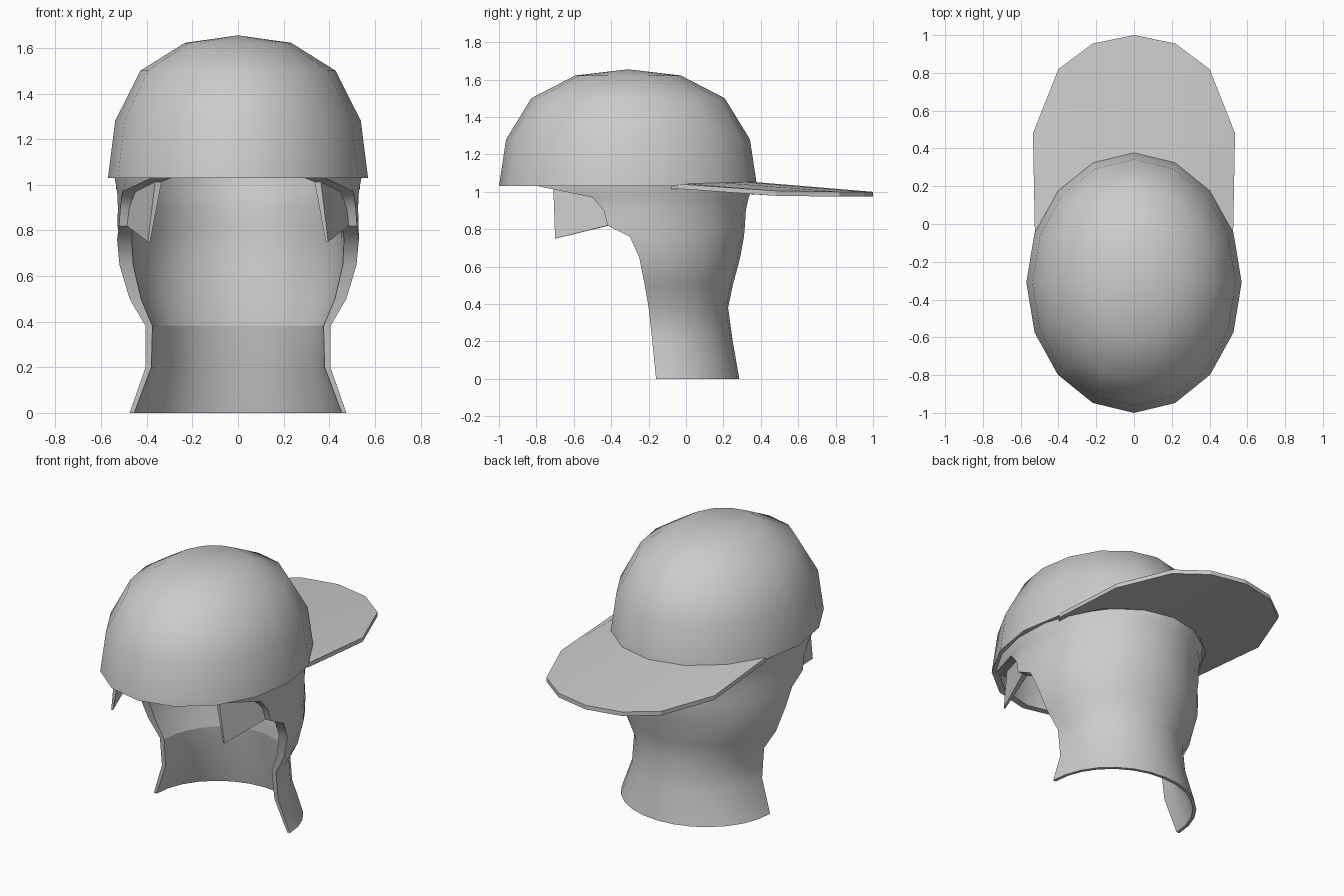
import bpy, bmesh, math

if "Cube" in bpy.data.objects:
    bpy.data.objects.remove(bpy.data.objects["Cube"], do_unlink=True)

grey = bpy.data.materials.new("plain grey")
grey.use_nodes = True
GREY = (0.6, 0.6, 0.6, 1)
grey.diffuse_color = GREY
grey.node_tree.nodes["Principled BSDF"].inputs["Base Color"].default_value = GREY


def finish(name, bm, sharp_angle):
    """Fix normals, shade smooth with sharp edges and add the object."""
    bmesh.ops.remove_doubles(bm, verts=bm.verts, dist=0.0005)
    bmesh.ops.recalc_face_normals(bm, faces=bm.faces)
    for f in bm.faces:
        f.smooth = True
    for e in bm.edges:
        if e.calc_face_angle(0) > math.radians(sharp_angle):
            e.smooth = False
    mesh = bpy.data.meshes.new(name)
    bm.to_mesh(mesh)
    bm.free()
    mesh.materials.append(grey)
    obj = bpy.data.objects.new(name, mesh)
    bpy.context.collection.objects.link(obj)
    return obj


def bridge(bm, loops):
    """Join equal closed loops of points with quads."""
    rows = [[bm.verts.new(p) for p in loop] for loop in loops]
    for a, b in zip(rows, rows[1:]):
        n = len(a)
        for i in range(n):
            j = (i + 1) % n
            bm.faces.new((a[i], a[j], b[j], b[i]))
    return rows


# Cap crown: oval dome with an inner wall
CY, RX, RY, SIDES = -0.31, 0.57, 0.69, 16
outer = [(0.41, 1.622), (0.75, 1.5), (0.945, 1.28), (1.0, 1.03)]
inner = [(0.94, 1.03), (0.885, 1.27), (0.70, 1.475), (0.38, 1.59)]
bm = bmesh.new()
loops = []
for s, z in outer + inner:
    ring = []
    for i in range(SIDES):
        a = math.tau * i / SIDES
        ring.append((RX * s * math.cos(a), CY + RY * s * math.sin(a), z))
    loops.append(ring)
rows = bridge(bm, loops)
for row, z in ((rows[0], 1.655), (rows[-1], 1.62)):
    tip = bm.verts.new((0, CY, z))
    for i in range(SIDES):
        bm.faces.new((row[i], row[(i + 1) % SIDES], tip))
finish("cap_crown", bm, 50)

# Cap brim: gently bowed plate reaching out over the neck
brim_in = [(0.50, -0.08, 1.04), (0.49, 0, 1.045), (0.39, 0.18, 1.05),
           (0.21, 0.32, 1.052), (0, 0.37, 1.052)]
brim_out = [(0.525, -0.04, 1.042), (0.535, 0.48, 1.005), (0.4, 0.82, 1.0),
            (0.22, 0.955, 1.0), (0, 1.0, 1.0)]


def mirrored(points):
    return points + [(-x, y, z) for x, y, z in reversed(points[:-1])]


bm = bmesh.new()
loops = []
for p, q in zip(mirrored(brim_in), mirrored(brim_out)):
    lower = [(x, y, z - 0.026) for x, y, z in (q, p)]
    loops.append([p, q] + lower)
rows = bridge(bm, loops)
bm.faces.new(rows[0])
bm.faces.new(rows[-1])
finish("cap_brim", bm, 20)

# Hair: horseshoe wall around the back of the head and neck
# each row: height, half width, centre y, front y, back y, thickness
hair = [(0, .475, -.16, -.16, .285, .02), (.2, .405, -.18, -.18, .25, .025),
        (.38, .405, -.2, -.2, .225, .03), (.5, .475, -.22, -.22, .25, .05),
        (.65, .52, -.25, -.25, .29, .06), (.76, .53, -.3, -.3, .31, .065),
        (.82, .53, -.31, -.42, .315, .065), (.9, .527, -.31, -.44, .32, .065),
        (.97, .53, -.31, -.5, .335, .065), (1.03, .545, -.31, -.79, .36, .065),
        (1.06, .545, -.31, -.79, .36, .065)]
STEPS = 14


def arc(z, w, cy, front, back):
    depth = back - cy
    start = math.asin(max(-1, (front - cy) / depth))
    points = []
    for i in range(STEPS + 1):
        a = start + (math.pi - 2 * start) * i / STEPS
        points.append((w * math.cos(a), cy + depth * math.sin(a), z))
    return points


bm = bmesh.new()
loops = []
for z, w, cy, front, back, t in hair:
    inside = arc(z, w - t, cy, front, back - t)
    loops.append(arc(z, w, cy, front, back) + inside[::-1])
rows = bridge(bm, loops)
for row in (rows[0], rows[-1]):
    for i in range(STEPS):
        bm.faces.new((row[i], row[i + 1], row[-2 - i], row[-1 - i]))
# crease inside the nape
nape = rows[2][STEPS + 1:]
for a, b in zip(nape, nape[1:]):
    bm.edges.get((a, b)).smooth = False
finish("hair_back", bm, 45)

# Sideburns: pointed flaps in front of the ears
flap = [(0.36, -0.71, 1.04), (0.395, -0.70, 0.75),
        (0.487, -0.42, 0.82), (0.48, -0.42, 1.04)]
for side, sx in (("left", 1), ("right", -1)):
    bm = bmesh.new()
    face = [(sx * x, y, z) for x, y, z in flap]
    thick = (0.03, 0.01, 0.03, 0.03)
    behind = [(sx * (x - t), y + t * 0.3, z) for (x, y, z), t in zip(flap, thick)]
    rows = bridge(bm, [face, behind])
    bm.faces.new(rows[0])
    bm.faces.new(rows[1])
    finish("sideburn_" + side, bm, 30)
